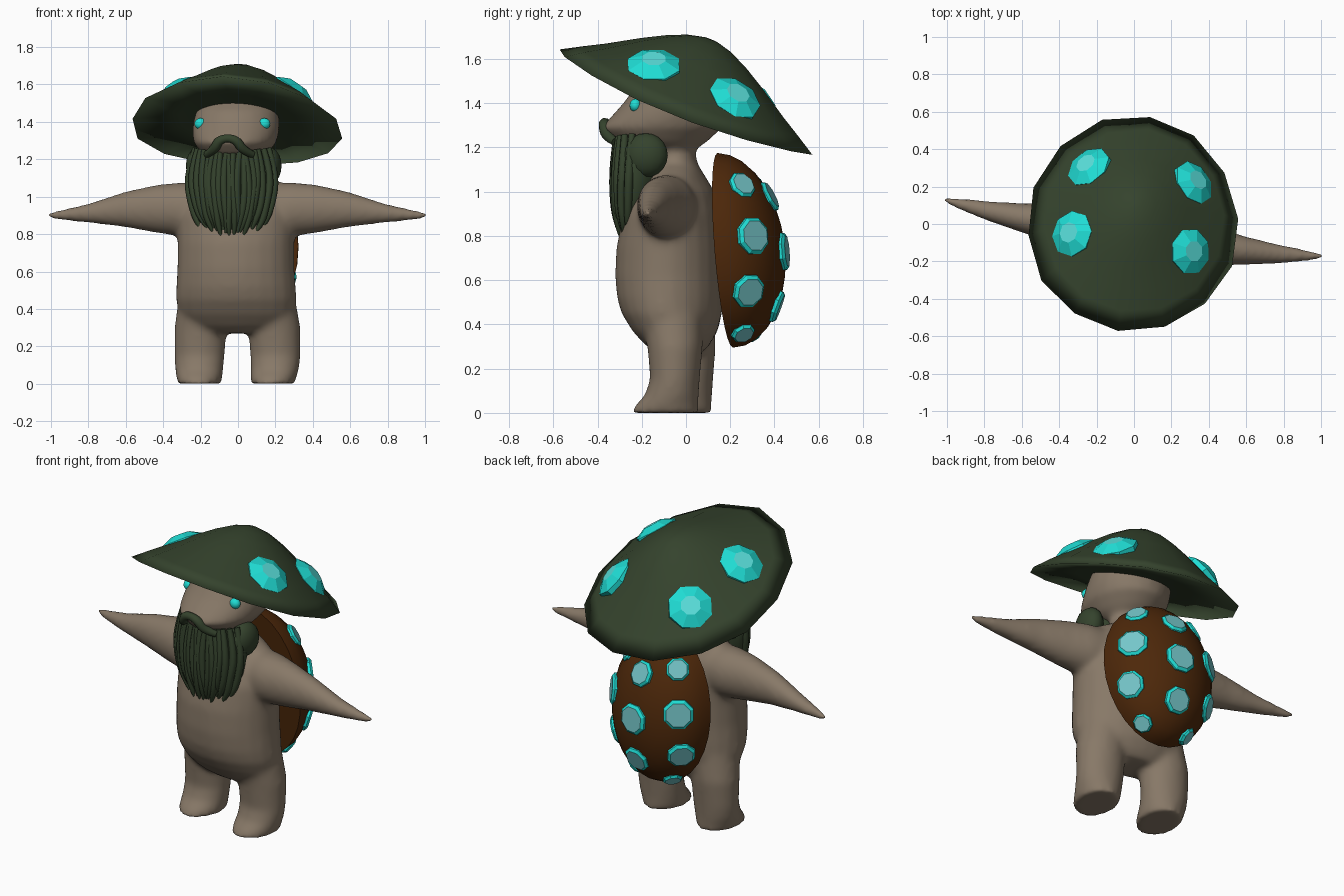
import bpy, bmesh, math, random
from mathutils import Matrix, Vector
from mathutils.bvhtree import BVHTree

random.seed(4)
if "Cube" in bpy.data.objects:
    bpy.data.objects.remove(bpy.data.objects["Cube"])

# The whole figure is turned slightly about the vertical
TURN = Matrix.Rotation(math.radians(-8.5), 4, 'Z')


def material(name, rgb):
    m = bpy.data.materials.new(name)
    m.use_nodes = True
    m.diffuse_color = (*rgb, 1)
    m.node_tree.nodes["Principled BSDF"].inputs["Base Color"].default_value = (*rgb, 1)
    return m


SKIN = material("tan skin", (0.245, 0.19, 0.137))
GREEN = material("dark green", (0.035, 0.056, 0.026))
BROWN = material("shell brown", (0.075, 0.021, 0.003))
CYAN = material("bright cyan", (0.014, 0.72, 0.66))
LIGHT = material("light cyan", (0.1, 0.74, 0.71))
PALE = material("pale blue", (0.18, 0.57, 0.59))


def loft(bm, rings, axis='z', sides=24, phase=0.0):
    """Closed skin through ellipses (position, centre a, centre b, radius a, radius b)."""
    loops = []
    for t, a, b, ra, rb in rings:
        loop = []
        for i in range(sides):
            ang = math.tau * i / sides + phase
            u, v = a + ra * math.cos(ang), b + rb * math.sin(ang)
            co = {'x': (t, u, v), 'y': (u, t, v), 'z': (u, v, t)}[axis]
            loop.append(bm.verts.new(co))
        loops.append(loop)
    for lo, hi in zip(loops, loops[1:]):
        for i in range(sides):
            j = (i + 1) % sides
            bm.faces.new((lo[i], lo[j], hi[j], hi[i]))
    bm.faces.new(loops[0])
    bm.faces.new(loops[-1])
    bmesh.ops.recalc_face_normals(bm, faces=bm.faces)


def surface(bm):
    """Ray-cast copy of a part, used to lay spots on it."""
    bm.normal_update()
    return BVHTree.FromBMesh(bm)


def finish(bm, name, mats, angle=35):
    me = bpy.data.meshes.new(name)
    bm.to_mesh(me)
    bm.free()
    ob = bpy.data.objects.new(name, me)
    bpy.context.collection.objects.link(ob)
    for m in mats:
        me.materials.append(m)
    ob.matrix_world = TURN
    bpy.ops.object.select_all(action='DESELECT')
    ob.select_set(True)
    bpy.context.view_layer.objects.active = ob
    bpy.ops.object.shade_smooth_by_angle(angle=math.radians(angle))
    return ob


def spot(name, bvh, origin, direction, radius, inner, height, centre_mat):
    """Eight-sided raised disc laid on the surface hit by a ray."""
    hit, normal, _, _ = bvh.ray_cast(Vector(origin), Vector(direction))
    bm = bmesh.new()
    loft(bm, [(-0.03, 0, 0, radius, radius), (0.002, 0, 0, radius, radius),
              (height, 0, 0, radius * inner, radius * inner)], sides=8, phase=0.39)
    bm.faces.ensure_lookup_table()
    bm.faces[-1].material_index = 1
    bm.transform(Matrix.Translation(hit) @ normal.to_track_quat('Z', 'Y').to_matrix().to_4x4())
    finish(bm, name, [CYAN, centre_mat], 20)


def ball(name, centre, radii, mat):
    bm = bmesh.new()
    bmesh.ops.create_uvsphere(bm, u_segments=16, v_segments=10, radius=1)
    bm.transform(Matrix.Translation(centre) @ Matrix.Diagonal((*radii, 1)))
    return finish(bm, name, [mat], 60)


# Body: torso, neck and head in one loft, then limbs, fused into one skin
bm = bmesh.new()
loft(bm, [(0.27, 0, -0.03, 0.2, 0.1), (0.31, 0, -0.04, 0.27, 0.145),
          (0.37, 0, -0.05, 0.31, 0.19), (0.45, 0, -0.065, 0.325, 0.225),
          (0.52, 0, -0.073, 0.322, 0.238), (0.62, 0, -0.078, 0.315, 0.242),
          (0.75, 0, -0.076, 0.314, 0.238), (0.9, 0, -0.065, 0.32, 0.215),
          (1.0, 0, -0.05, 0.3, 0.175), (1.075, 0, -0.04, 0.24, 0.12),
          (1.13, 0, -0.04, 0.13, 0.09), (1.19, 0, -0.045, 0.11, 0.085),
          (1.225, 0, -0.115, 0.17, 0.21), (1.29, 0, -0.11, 0.222, 0.275),
          (1.34, 0, -0.085, 0.232, 0.255), (1.4, 0, -0.055, 0.232, 0.23),
          (1.46, 0, -0.035, 0.22, 0.205), (1.52, 0, -0.01, 0.17, 0.15)])
for s in (-1, 1):
    loft(bm, [(0.1 * s, -0.04, 0.93, 0.13, 0.14), (0.3 * s, -0.05, 0.932, 0.13, 0.145),
              (0.43 * s, -0.055, 0.935, 0.105, 0.129), (0.6 * s, -0.055, 0.932, 0.077, 0.096),
              (0.8 * s, -0.045, 0.912, 0.05, 0.052), (0.95 * s, -0.03, 0.902, 0.029, 0.029),
              (1.025 * s, -0.02, 0.9, 0.016, 0.016)], axis='x')
    loft(bm, [(0.0, 0.2 * s, -0.065, 0.118, 0.153), (0.03, 0.2 * s, -0.06, 0.122, 0.145),
              (0.08, 0.205 * s, -0.035, 0.13, 0.122), (0.15, 0.205 * s, -0.02, 0.135, 0.112),
              (0.3, 0.2 * s, -0.02, 0.14, 0.125), (0.45, 0.17 * s, -0.04, 0.145, 0.14)])
body = finish(bm, "body", [SKIN])
fuse = body.modifiers.new("fuse", 'REMESH')
fuse.mode = 'VOXEL'
fuse.voxel_size = 0.014
fuse.use_smooth_shade = True
soften = body.modifiers.new("soften", 'SMOOTH')
soften.factor = 0.5
soften.iterations = 16

# Hat: wide tilted cone with a faceted rim that droops at the sides
bm = bmesh.new()
profile = [(0.03, 0.02), (0.35, 0.015), (0.625, 0), (0.53, 0.055), (0.44, 0.105), (0.3, 0.19),
           (0.2, 0.245), (0.11, 0.285), (0.03, 0.305)]
loft(bm, [(h, 0, 0, r * 0.91, r) for r, h in profile], sides=14, phase=-math.pi / 2)
for v in bm.verts:
    v.co.z -= 0.045 * (v.co.x / 0.56) ** 2
    if v.co.xy.length > 0.54 and abs(v.co.x) > 0.1:
        v.co.xy *= random.uniform(0.98, 1.02)
bm.transform(Matrix.Translation((0, 0, 1.405)) @ Matrix.Rotation(math.radians(-22.4), 4, 'X'))
hat_surface = surface(bm)
finish(bm, "hat", [GREEN], 180)
for s in (-1, 1):
    for x, y in ((0.32, -0.1), (0.285, 0.267)):
        spot("hat_spot", hat_surface, (x * s, y, 3), (0, 0, -1), 0.125, 0.45, 0.035, LIGHT)

# Shell: half egg on the back, leaning with the spine
SHELL_X = -0.025
bm = bmesh.new()
steps = [math.radians(a) for a in (0, 12, 24, 36, 48, 60, 72, 82, 89)]
loft(bm, [(0.175 + 0.27 * math.sin(p), SHELL_X, 0.735, 0.325 * math.cos(p), 0.44 * math.cos(p))
          for p in steps], axis='y', sides=28)
for v in bm.verts:
    v.co.y -= 0.08 * (v.co.z - 0.735)
shell_surface = surface(bm)
finish(bm, "shell", [BROWN], 45)
spots = [(0, 0.98, 0.075), (0, 0.73, 0.09), (0, 0.48, 0.078)]
for s in (-1, 1):
    spots += [(0.18 * s, 1.03, 0.066), (0.243 * s, 0.8, 0.088),
              (0.245 * s, 0.55, 0.08), (0.14 * s, 0.36, 0.055)]
for x, z, r in spots:
    spot("shell_spot", shell_surface, (SHELL_X + x, 2, z), (0, -1, 0), r, 0.82, 0.014, PALE)

# Eyes
for s, side in ((-1, "right"), (1, "left")):
    ball(side + "_eye", (0.172 * s, -0.205, 1.39), (0.033, 0.027, 0.03), CYAN)

# Beard: solid core, cheek tufts, wavy strands over the front
levels = [(1.23, -0.2, 0.2, 0.115), (1.12, -0.2, 0.245, 0.125), (0.97, -0.215, 0.222, 0.112),
          (0.87, -0.225, 0.185, 0.085), (0.82, -0.235, 0.14, 0.06)]
bm = bmesh.new()
loft(bm, [(z, 0, yc, rx, ry) for z, yc, rx, ry in levels])
finish(bm, "beard_core", [GREEN], 60)
for s in (-1, 1):
    ball("beard_cheek", (0.19 * s, -0.155, 1.165), (0.068, 0.1, 0.1), GREEN)


def tubes(name, paths, depth):
    cu = bpy.data.curves.new(name, 'CURVE')
    cu.dimensions = '3D'
    cu.bevel_depth = depth
    cu.bevel_resolution = 2
    cu.resolution_u = 4
    cu.use_fill_caps = True
    for path in paths:
        sp = cu.splines.new('NURBS')
        sp.points.add(len(path) - 1)
        sp.order_u = 3
        sp.use_endpoint_u = True
        for p, (co, r) in zip(sp.points, path):
            p.co = (*co, 1)
            p.radius = r
    cu.materials.append(GREEN)
    ob = bpy.data.objects.new(name, cu)
    bpy.context.collection.objects.link(ob)
    ob.matrix_world = TURN


strands = []
count = 19
for k in range(count):
    # Even spacing across the width, curling round at both sides
    ang = math.asin(0.99 * (2 * k / (count - 1) - 1))
    drop = random.uniform(-0.03, 0.02)
    path = []
    for i, (z, yc, rx, ry) in enumerate(levels):
        a = ang + random.uniform(-0.06, 0.06)
        lift = 0.03 * abs(math.sin(ang)) if i == 0 else drop * i / 4
        path.append(((rx * math.sin(a), yc - ry * math.cos(a), z + lift),
                     (0.8, 1.1, 1.0, 0.85, 0.4)[i]))
    strands.append(path)
tubes("beard_strands", strands, 0.02)

# Moustache arching over the mouth
half = [((0.125, -0.305, 1.225), 0.8), ((0.075, -0.35, 1.25), 1.1), ((0.05, -0.368, 1.3), 1.1)]
mirrored = [((-x, y, z), r) for (x, y, z), r in half]
tubes("moustache", [half + [((0, -0.372, 1.315), 0.9)] + mirrored[::-1]], 0.024)
